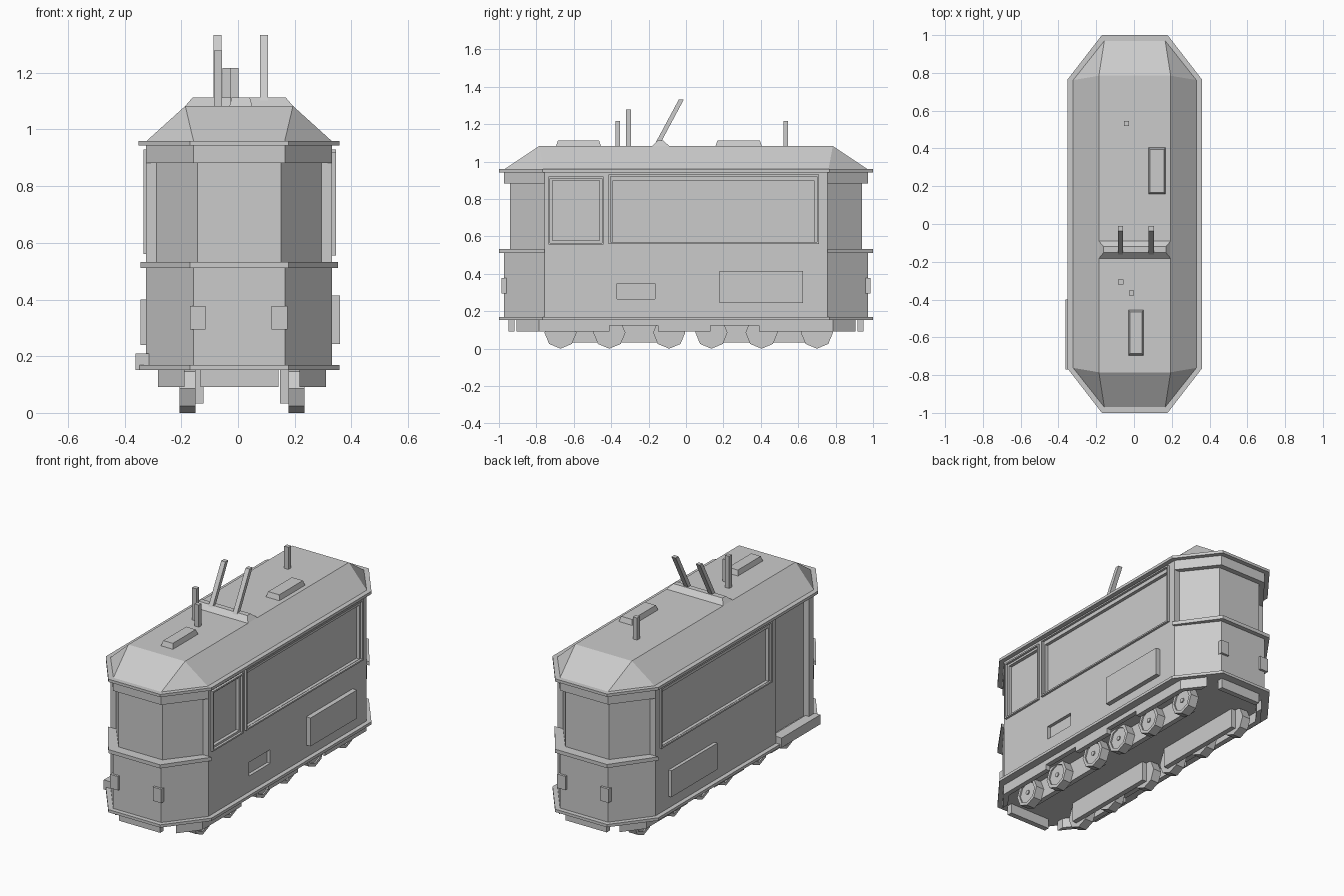
import bpy, bmesh, math
from mathutils import Matrix, Vector

cube = bpy.data.objects.get("Cube")
if cube:
    bpy.data.objects.remove(cube, do_unlink=True)

grey = bpy.data.materials.new("plain grey")
grey.use_nodes = True
grey.diffuse_color = (0.6, 0.6, 0.6, 1)
grey.node_tree.nodes["Principled BSDF"].inputs["Base Color"].default_value = (0.6, 0.6, 0.6, 1)

CX = 0.004      # centre line of the bodywork
UX = 0.014      # centre line of the running gear
WALL = 0.328    # half width of the bodywork


def finish(name, bm):
    bmesh.ops.recalc_face_normals(bm, faces=bm.faces)
    mesh = bpy.data.meshes.new(name)
    bm.to_mesh(mesh)
    bm.free()
    mesh.materials.append(grey)
    obj = bpy.data.objects.new(name, mesh)
    bpy.context.collection.objects.link(obj)
    return obj


def add_box(bm, lo, hi):
    lo, hi = Vector(lo), Vector(hi)
    bmesh.ops.create_cube(bm, size=1, matrix=Matrix.Translation((lo + hi) / 2)
                          @ Matrix.Diagonal((*(hi - lo), 1)))
    return bm


def box(name, lo, hi):
    return finish(name, add_box(bmesh.new(), lo, hi))


def prism(name, pts, z0, z1):
    """Extrude a plan outline upwards."""
    bm = bmesh.new()
    face = bm.faces.new([bm.verts.new((x, y, z0)) for x, y in pts])
    top = bmesh.ops.extrude_face_region(bm, geom=[face])["geom"]
    bmesh.ops.translate(bm, vec=(0, 0, z1 - z0),
                        verts=[v for v in top if isinstance(v, bmesh.types.BMVert)])
    return finish(name, bm)


def octagon(w, side_y, nose_x, end_y):
    """Plan of the car: long sides with chamfered ends."""
    half = [(w, -side_y), (w, side_y), (nose_x, end_y)]
    return [(CX + x, y) for x, y in half] + [(CX - nose_x, end_y)] + \
           [(CX - x, y) for x, y in reversed(half[:2])] + \
           [(CX - nose_x, -end_y), (CX + nose_x, -end_y)]


def tapered(name, lo, hi, dx, dy):
    """Box whose top is drawn in."""
    bm = add_box(bmesh.new(), lo, hi)
    cx, cy = (lo[0] + hi[0]) / 2, (lo[1] + hi[1]) / 2
    for v in bm.verts:
        if v.co.z > (lo[2] + hi[2]) / 2:
            v.co.x -= math.copysign(dx, v.co.x - cx)
            v.co.y -= math.copysign(dy, v.co.y - cy)
    return finish(name, bm)


def side_box(bm, side, x0, x1, y0, y1, z0, z1):
    """Box on a side wall, x measured outwards from the wall."""
    xs = sorted(CX + side * (WALL + x) for x in (x0, x1))
    return add_box(bm, (xs[0], y0, z0), (xs[1], y1, z1))


def window(name, side, y0, y1, z0, z1, proud, drop):
    """Proud frame stepping down twice to recessed glass."""
    bm = side_box(bmesh.new(), side, -0.028, proud, y0, y1, z0, z1)
    face = max(bm.faces, key=lambda f: f.calc_center_median().x * side)
    bmesh.ops.inset_individual(bm, faces=[face], thickness=0.013)
    bmesh.ops.inset_individual(bm, faces=[face], thickness=0, depth=-proud)
    bmesh.ops.inset_individual(bm, faces=[face], thickness=0.018)
    bmesh.ops.translate(bm, verts=face.verts, vec=(0, 0, -drop))
    bmesh.ops.inset_individual(bm, faces=[face], thickness=0, depth=-0.02)
    return finish(name, bm)


# Bodywork
body_plan = octagon(WALL, 0.757, 0.161, 0.972)
trim_plan = octagon(0.355, 0.766, 0.174, 1.0)
walls = [prism("lower_body", body_plan, 0.155, 0.525),
         prism("upper_band", body_plan, 0.882, 0.95),
         box("side_walls", (CX - WALL, -0.757, 0.525), (CX + WALL, 0.757, 0.882))]
prism("end_glazing", octagon(0.291, 0.757, 0.147, 0.94), 0.52, 0.89)
prism("floor_trim", trim_plan, 0.152, 0.169)
prism("eave_trim", trim_plan, 0.943, 0.96)
for end, label in ((-1, "front"), (1, "rear")):
    prism(label + "_belt_trim", [(CX + x, end * y) for x, y in
          ((0.348, 0.757), (0.174, 1.0), (-0.174, 1.0), (-0.348, 0.757))], 0.511, 0.533)

# Roof: chamfered outline rising to a rectangular deck
bm = bmesh.new()
low = [bm.verts.new((x, y, 0.96)) for x, y in octagon(0.326, 0.762, 0.161, 0.97)]
deck = [bm.verts.new((CX + x, y, 1.083)) for x, y in
        ((0.19, -0.785), (0.19, 0.785), (-0.19, 0.785), (-0.19, -0.785))]
bm.faces.new(deck)
bm.faces.new(low)
for i in range(4):
    a, b = 2 * i, 2 * i + 1
    bm.faces.new((low[a], low[b], deck[(i + 1) % 4], deck[i]))
    bm.faces.new((low[b], low[(b + 1) % 8], deck[(i + 1) % 4]))
finish("roof", bm)

# Side windows, with openings collected for cutting
openings = bmesh.new()
for name, side, y0, y1, z0, z1, proud, drop in (
        ("left_long_window", 1, -0.414, 0.71, 0.56, 0.93, 0.014, 0.011),
        ("left_small_window", 1, -0.735, -0.441, 0.556, 0.92, 0.014, 0),
        ("right_long_window", -1, -0.35, 0.71, 0.56, 0.93, 0.01, 0.011)):
    window(name, side, y0, y1, z0, z1, proud, drop)
    side_box(openings, side, -0.025, 0.05, y0 + 0.005, y1 - 0.005, z0 + 0.005, z1 - 0.005)

# Recessed door and small hatch
side_box(openings, -1, -0.035, 0.05, -0.715, -0.40, 0.205, 0.925)
side_box(openings, 1, -0.02, 0.05, -0.37, -0.166, 0.265, 0.348)
cutter = finish("opening_cutter", openings)
cutter.hide_render = True
for wall in walls:
    cut = wall.modifiers.new("openings", "BOOLEAN")
    cut.operation, cut.solver, cut.object = "DIFFERENCE", "EXACT", cutter
graph = bpy.context.evaluated_depsgraph_get()
cut_meshes = [bpy.data.meshes.new_from_object(w.evaluated_get(graph)) for w in walls]
for wall, mesh in zip(walls, cut_meshes):
    wall.modifiers.clear()
    wall.data = mesh
bpy.data.objects.remove(cutter, do_unlink=True)

# Raised panels and door step
finish("left_large_panel", side_box(bmesh.new(), 1, -0.01, 0.0285, 0.18, 0.626, 0.243, 0.415))
finish("right_large_panel", side_box(bmesh.new(), -1, -0.01, 0.02, 0.19, 0.63, 0.24, 0.40))
box("door_step", (-0.362, -0.77, 0.152), (-0.30, -0.40, 0.21))

# Lamps at both ends
for end in (-1, 1):
    for x in (-0.142, 0.147):
        ys = sorted((end * 0.953, end * 0.986))
        box("end_lamp", (x - 0.028, ys[0], 0.294), (x + 0.028, ys[1], 0.378))

# Roof fittings
tapered("front_roof_hatch", (-0.03, -0.695, 1.083), (0.05, -0.455, 1.113), 0.008, 0.01)
tapered("rear_roof_hatch", (0.077, 0.158, 1.083), (0.167, 0.405, 1.113), 0.008, 0.01)
tapered("pole_base", (CX - 0.19, -0.182, 1.083), (CX + 0.19, -0.09, 1.112), 0.025, 0.03)
for x, y, top in ((-0.013, -0.365, 1.217), (-0.07, -0.307, 1.278), (-0.04, 0.533, 1.217)):
    box("roof_post", (x - 0.014, y - 0.013, 1.08), (x + 0.014, y + 0.013, top))
for x in (-0.072, 0.091):
    bm = add_box(bmesh.new(), (x - 0.014, -0.163, 1.10), (x + 0.014, -0.136, 1.333))
    for v in bm.verts:
        if v.co.z > 1.2:
            v.co.y += 0.125
    finish("trolley_pole", bm)

# Wheels and bogie frames
for side in (-1, 1):
    for y in (-0.671, -0.41, -0.09, 0.136, 0.404, 0.70):
        bm = bmesh.new()
        turn = Matrix.Translation((UX + side * 0.192, y, 0.086)) @ Matrix.Rotation(math.pi / 2, 4, "Y")
        bmesh.ops.create_cone(bm, cap_ends=True, segments=8, radius1=0.086,
                              radius2=0.086, depth=0.056, matrix=turn)
        face = max(bm.faces, key=lambda f: f.calc_center_median().x * side)
        bmesh.ops.inset_individual(bm, faces=[face], thickness=0.02)
        bmesh.ops.inset_individual(bm, faces=[face], thickness=0, depth=-0.008)
        hub = Matrix.Translation((side * 0.016, 0, 0)) @ turn
        bmesh.ops.create_cone(bm, cap_ends=True, segments=8, radius1=0.014,
                              radius2=0.014, depth=0.02, matrix=hub)
        finish("wheel", bm)
    for y0, y1 in ((-0.69, -0.07), (0.12, 0.72)):
        xs = sorted((UX + side * 0.135, UX + side * 0.166))
        box("bogie_frame", (xs[0], y0, 0.033), (xs[1], y1, 0.155))

# Skirts: stepped along the sides, slanted at the corners, flat across the ends
for side in (-1, 1):
    for y0, y1, z in ((-0.785, -0.41, 0.092), (-0.41, -0.15, 0.123), (-0.15, 0.13, 0.092),
                      (0.13, 0.39, 0.123), (0.39, 0.785, 0.092)):
        xs = sorted((UX + side * 0.267, UX + side * 0.297))
        box("side_skirt", (xs[0], y0, z), (xs[1], y1, 0.155))
    for end in (-1, 1):
        prism("corner_skirt", [(UX + side * x, end * y) for x, y in
              ((0.297, 0.785), (0.203, 0.906), (0.203, 0.86), (0.267, 0.775))], 0.092, 0.155)
for end in (-1, 1):
    ys = sorted((end * 0.917, end * 0.95))
    box("end_skirt", (-0.133, ys[0], 0.092), (0.143, ys[1], 0.155))
